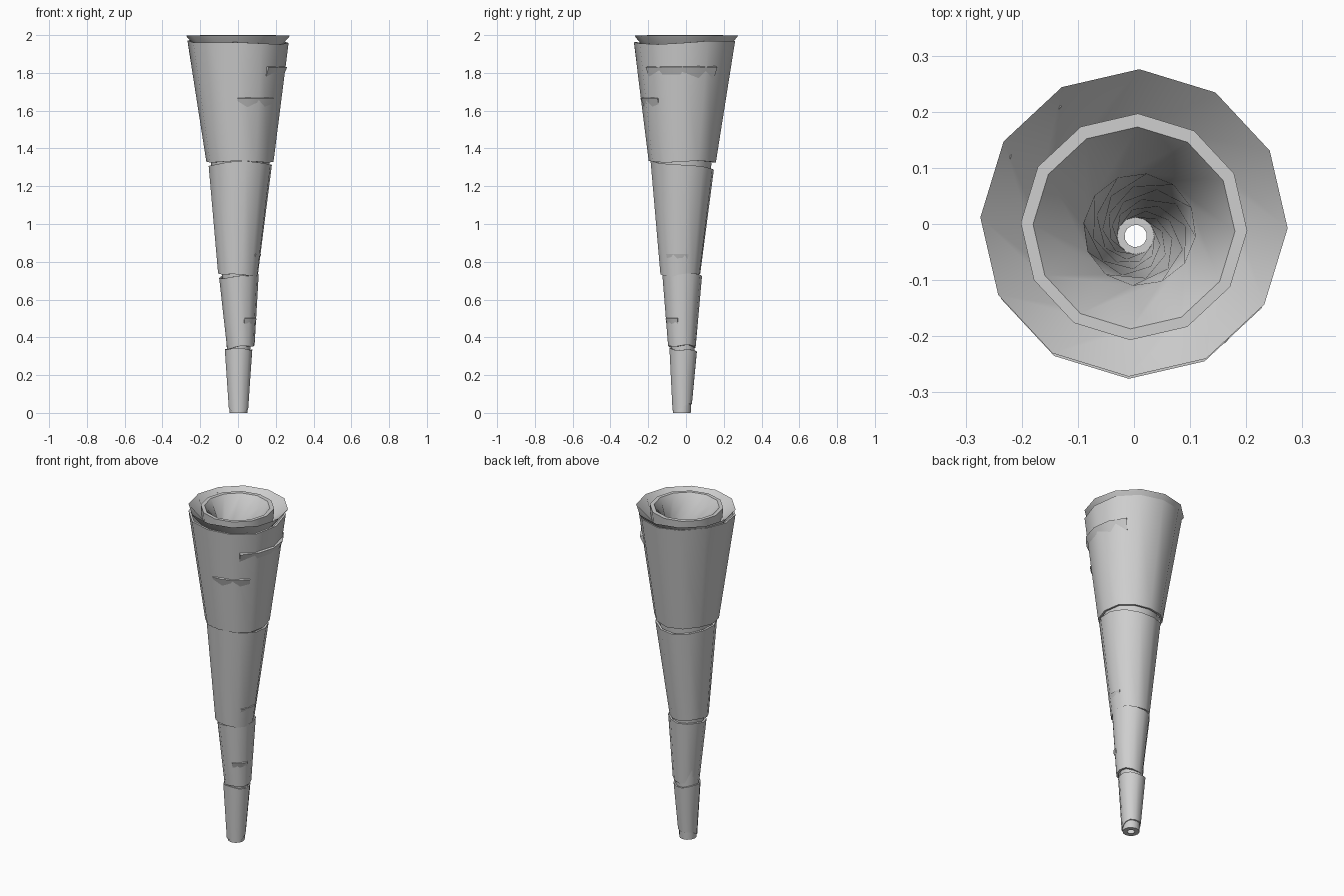
import bpy, bmesh, math

cube = bpy.data.objects.get("Cube")
if cube:
    bpy.data.objects.remove(cube, do_unlink=True)

GREY = (0.62, 0.62, 0.62, 1.0)
mat = bpy.data.materials.new("plain grey")
mat.use_nodes = True
mat.diffuse_color = GREY
bsdf = mat.node_tree.nodes["Principled BSDF"]
bsdf.inputs["Base Color"].default_value = GREY
bsdf.inputs["Roughness"].default_value = 0.7

SIDES = 12


def ring(cx, cy, r, z, tilt_x=0, tilt_y=0, twist=0, wave=0, start=-2, sweep=360, n=SIDES):
    """Points of one polygon ring, optionally tilted, twisted or wavy."""
    pts = []
    for i in range(n):
        step = sweep / n if sweep == 360 else sweep / (n - 1)
        a = math.radians(start + i * step + twist)
        x, y = r * math.cos(a), r * math.sin(a)
        pts.append((cx + x, cy + y, z + tilt_x * x + tilt_y * y + wave * math.sin(3 * a)))
    return pts


def loft(name, rings, full=True):
    """Skin a closed loop of rings into one thin-walled solid."""
    bm = bmesh.new()
    rows = [[bm.verts.new(p) for p in r] for r in rings]
    n = len(rows[0])
    for k, row in enumerate(rows):
        nxt = rows[(k + 1) % len(rows)]
        for i in range(n if full else n - 1):
            j = (i + 1) % n
            bm.faces.new((row[i], row[j], nxt[j], nxt[i]))
    if not full:
        bm.faces.new([r[0] for r in rows])
        bm.faces.new([r[-1] for r in rows])
    bmesh.ops.recalc_face_normals(bm, faces=bm.faces)
    mesh = bpy.data.meshes.new(name)
    bm.to_mesh(mesh)
    bm.free()
    mesh.materials.append(mat)
    ob = bpy.data.objects.new(name, mesh)
    bpy.context.collection.objects.link(ob)
    bpy.ops.object.select_all(action='DESELECT')
    ob.select_set(True)
    bpy.context.view_layer.objects.active = ob
    bpy.ops.object.shade_smooth_by_angle(angle=math.radians(40))
    return ob


def section(name, top, bottom, wall=0.012, start=-2):
    """Tapered sleeve given (cx, cy, r, z, tilt_x, tilt_y) at both ends."""
    def inset(e):
        return (e[0], e[1], e[2] - wall) + tuple(e[3:])
    loft(name, [ring(*e, wave=0.005, start=start)
                for e in (top, bottom, inset(bottom), inset(top))])


# Four rolled sleeves, widest on top
section("top_sleeve", (0.0, -0.008, 0.268, 1.965, -0.02, 0.03), (0.01, -0.02, 0.178, 1.33, 0.0, 0.0))
section("upper_middle_sleeve", (0.012, -0.02, 0.17, 1.31, 0.02, -0.11),
        (0.0, -0.03, 0.107, 0.735, -0.06, 0.05), start=10)
section("lower_middle_sleeve", (0.005, -0.02, 0.105, 0.725, 0.09, 0.04),
        (0.015, -0.022, 0.073, 0.35, 0.1, 0.0), start=4)
section("bottom_sleeve", (0.003, -0.015, 0.075, 0.335, -0.02, -0.08),
        (0.003, -0.02, 0.053, 0.03, 0.0, 0.4), wall=0.008, start=14)

# Inner core: tapered tube outside, twisted funnel and bore inside
loft("inner_core", [
    ring(0.003, -0.022, 0.047, 0.0),
    ring(0.003, -0.016, 0.062, 0.34),
    ring(0.005, -0.022, 0.09, 0.74),
    ring(0.012, -0.02, 0.155, 1.32),
    ring(0.0, -0.005, 0.202, 2.0),
    ring(0.0, -0.007, 0.18, 2.0),
    ring(0.01, -0.01, 0.1, 1.88, twist=25),
    ring(0.01, -0.015, 0.082, 1.32, twist=40),
    ring(0.006, -0.018, 0.062, 0.74, twist=55),
    ring(0.004, -0.02, 0.046, 0.34, twist=70),
    ring(0.003, -0.021, 0.033, 0.0, twist=90),
])

# Flared rim around the mouth
loft("flared_rim", [
    ring(0.0, 0.002, 0.274, 1.998),
    ring(0.0, -0.004, 0.18, 1.9, twist=25),
    ring(0.0, -0.004, 0.18, 1.885, twist=25),
    ring(0.0, 0.002, 0.27, 1.99),
])

# Loose edges of the rolled sheet poking through the sleeves
# (name, cx, cy, wall radius, z, start angle, sweep, lift)
flaps = [
    ("top_flap", 0.003, -0.01, 0.248, 1.83, -52, 95, 0.010),
    ("front_flap", 0.006, -0.014, 0.224, 1.665, -92, 55, 0.004),
    ("middle_flap", 0.002, -0.028, 0.116, 0.84, -40, 60, 0.005),
    ("lower_flap", 0.012, -0.022, 0.086, 0.5, -75, 60, 0.004),
]
for name, cx, cy, r, z, start, sweep, lift in flaps:
    arc = dict(start=start, sweep=sweep, n=5)
    loft(name, [ring(cx, cy, r + lift, z, **arc),
                ring(cx, cy, r - 0.02, z - 0.07, **arc),
                ring(cx, cy, r - 0.02, z + 0.01, **arc)], full=False)
